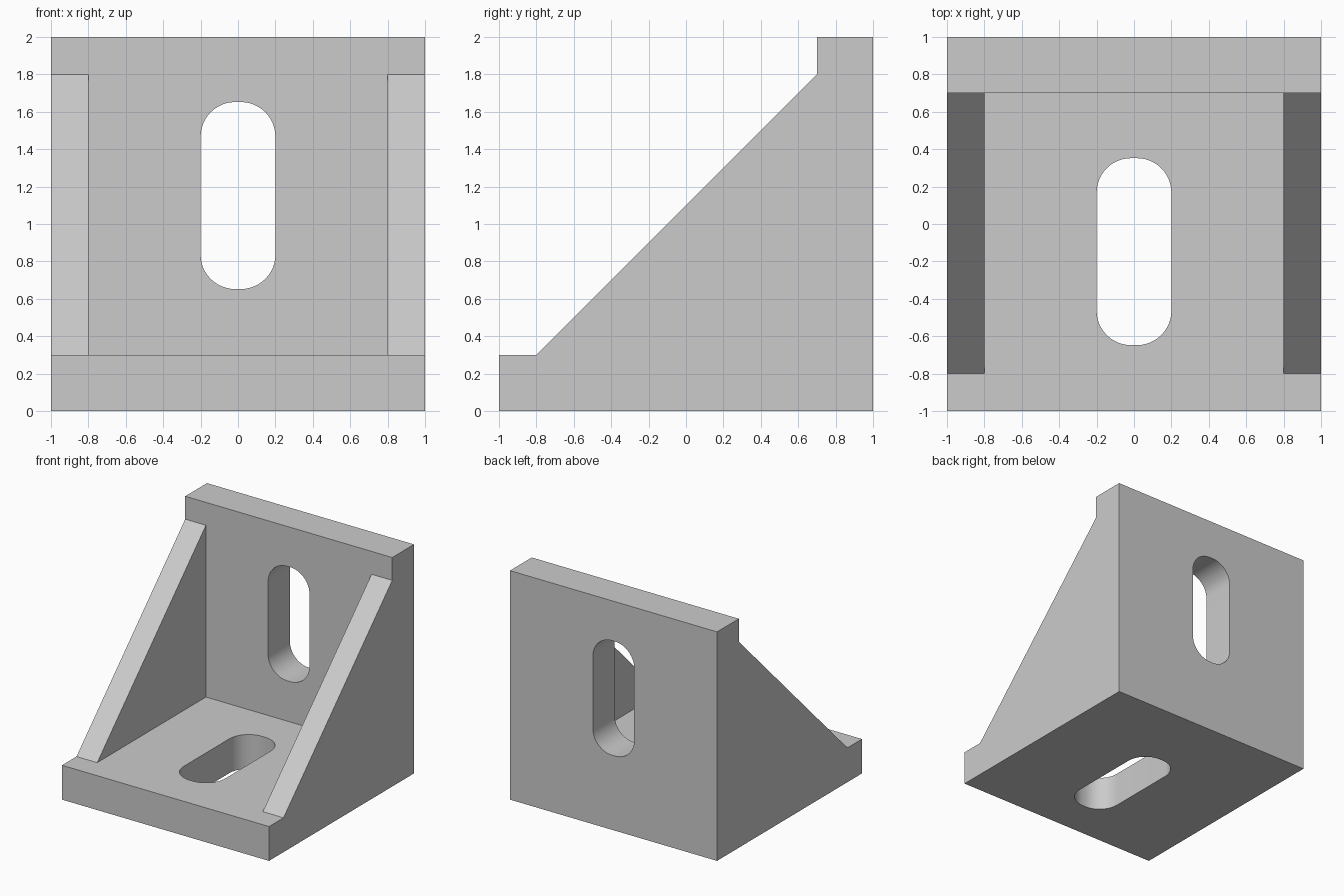
import bpy, bmesh, math
from mathutils import Matrix, Vector

if "Cube" in bpy.data.objects:
    bpy.data.objects.remove(bpy.data.objects["Cube"])

grey = bpy.data.materials.new("plain_grey")
grey.use_nodes = True
colour = (0.6, 0.6, 0.6, 1)
grey.diffuse_color = colour
grey.node_tree.nodes["Principled BSDF"].inputs["Base Color"].default_value = colour


def prism(name, points, offset):
    """Extrude a closed outline of 3D points along an offset."""
    bm = bmesh.new()
    face = bm.faces.new([bm.verts.new(p) for p in points])
    top = bmesh.ops.extrude_face_region(bm, geom=[face])["geom"]
    bmesh.ops.translate(bm, vec=offset, verts=[v for v in top if isinstance(v, bmesh.types.BMVert)])
    bmesh.ops.recalc_face_normals(bm, faces=bm.faces)
    mesh = bpy.data.meshes.new(name)
    bm.to_mesh(mesh)
    bm.free()
    mesh.materials.append(grey)
    obj = bpy.data.objects.new(name, mesh)
    bpy.context.collection.objects.link(obj)
    return obj


def slot_outline(half_w, half_l, r, steps=12):
    """Rounded slot outline, long axis second."""
    pts = []
    for i, (sx, sy) in enumerate([(1, 1), (-1, 1), (-1, -1), (1, -1)]):
        for k in range(steps + 1):
            a = math.pi / 2 * (i + k / steps)
            pts.append((sx * (half_w - r) + r * math.cos(a),
                        sy * (half_l - r) + r * math.sin(a)))
    return pts


# Solid side profile, extruded across the full width
profile = [(-1, 0), (1, 0), (1, 2), (0.7, 2), (0.7, 1.8), (-0.8, 0.3), (-1, 0.3)]
bracket = prism("corner_bracket", [(-1, y, z) for y, z in profile], (2, 0, 0))

# Pocket between the two gussets
pocket = [(-0.8, 0.3), (0.7, 0.3), (0.7, 1.8), (-0.8, 1.8)]
cutters = [prism("pocket_cutter", [(-0.8, y, z) for y, z in pocket], (1.6, 0, 0))]

# Matching slots in the base and the back plate
slot = slot_outline(0.2, 0.5, 0.185)
cutters.append(prism("base_slot_cutter", [(x, y - 0.148, -0.1) for x, y in slot], (0, 0, 0.6)))
cutters.append(prism("back_slot_cutter", [(x, 0.5, z + 1.152) for x, z in slot], (0, 0.6, 0)))

bpy.context.view_layer.objects.active = bracket
for cutter in cutters:
    mod = bracket.modifiers.new(cutter.name, 'BOOLEAN')
    mod.operation = 'DIFFERENCE'
    mod.solver = 'EXACT'
    mod.object = cutter
    bpy.ops.object.modifier_apply(modifier=mod.name)
    bpy.data.objects.remove(cutter)

# Smooth slot walls, sharp edges elsewhere
bpy.ops.object.select_all(action='DESELECT')
bracket.select_set(True)
bpy.ops.object.shade_smooth_by_angle(angle=math.radians(30))
